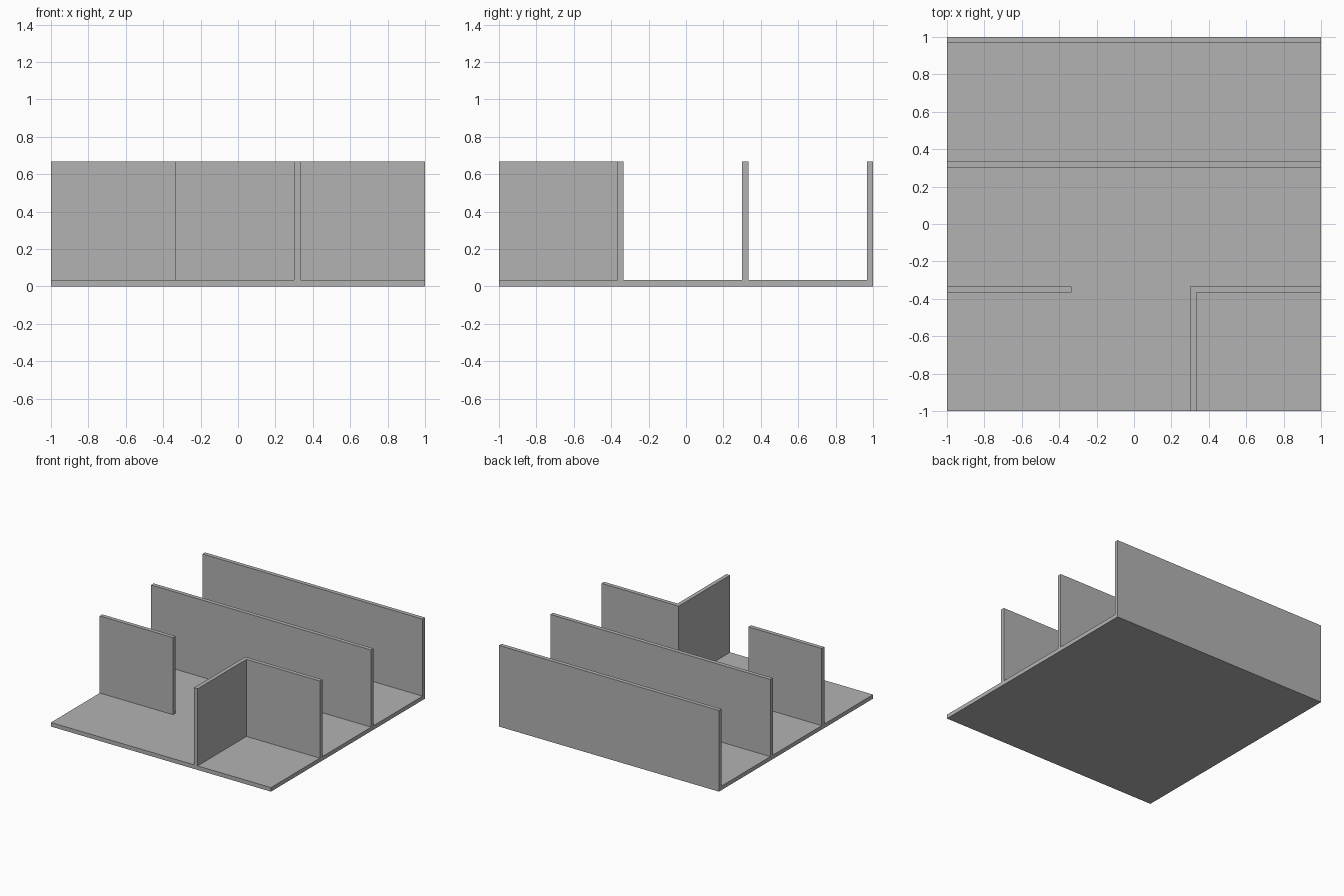
import bpy
import bmesh

cube = bpy.data.objects.get("Cube")
if cube:
    bpy.data.objects.remove(cube, do_unlink=True)

# One plain grey for everything
GREY = (0.45, 0.45, 0.45, 1.0)
grey = bpy.data.materials.new("plain_grey")
grey.use_nodes = True
grey.diffuse_color = GREY
grey.node_tree.nodes["Principled BSDF"].inputs["Base Color"].default_value = GREY

T = 1 / 30          # thickness of floor and walls
TOP = 2 / 3         # height of wall tops
THIRD = 1 / 3       # the plan is laid out in thirds


def extrude_plan(name, outline, bottom, top):
    """Extrude a counter-clockwise floor-plan outline between two heights."""
    bm = bmesh.new()
    face = bm.faces.new([bm.verts.new((x, y, bottom)) for x, y in outline])
    result = bmesh.ops.extrude_face_region(bm, geom=[face], use_keep_orig=True)
    raised = [v for v in result["geom"] if isinstance(v, bmesh.types.BMVert)]
    bmesh.ops.translate(bm, verts=raised, vec=(0, 0, top - bottom))
    bmesh.ops.recalc_face_normals(bm, faces=bm.faces[:])
    mesh = bpy.data.meshes.new(name)
    bm.to_mesh(mesh)
    bm.free()
    mesh.materials.append(grey)
    obj = bpy.data.objects.new(name, mesh)
    bpy.context.collection.objects.link(obj)
    return obj


def rectangle(x0, x1, y0, y1):
    return [(x0, y0), (x1, y0), (x1, y1), (x0, y1)]


# Floor slab
extrude_plan("floor", rectangle(-1, 1, -1, 1), 0, T)

# Straight walls, each given by its x range and its back face
for name, x0, x1, back in (
    ("back_wall", -1, 1, 1),
    ("middle_wall", -1, 1, THIRD),
    ("front_right_wall", -1, -THIRD, -THIRD),
):
    extrude_plan(name, rectangle(x0, x1, back - T, back), T, TOP)

# L-shaped wall around the front left room
inner_x, inner_y = THIRD, -THIRD - T
extrude_plan("front_left_corner_wall", [
    (inner_x - T, -1), (inner_x, -1), (inner_x, inner_y),
    (1, inner_y), (1, -THIRD), (inner_x - T, -THIRD),
], T, TOP)
